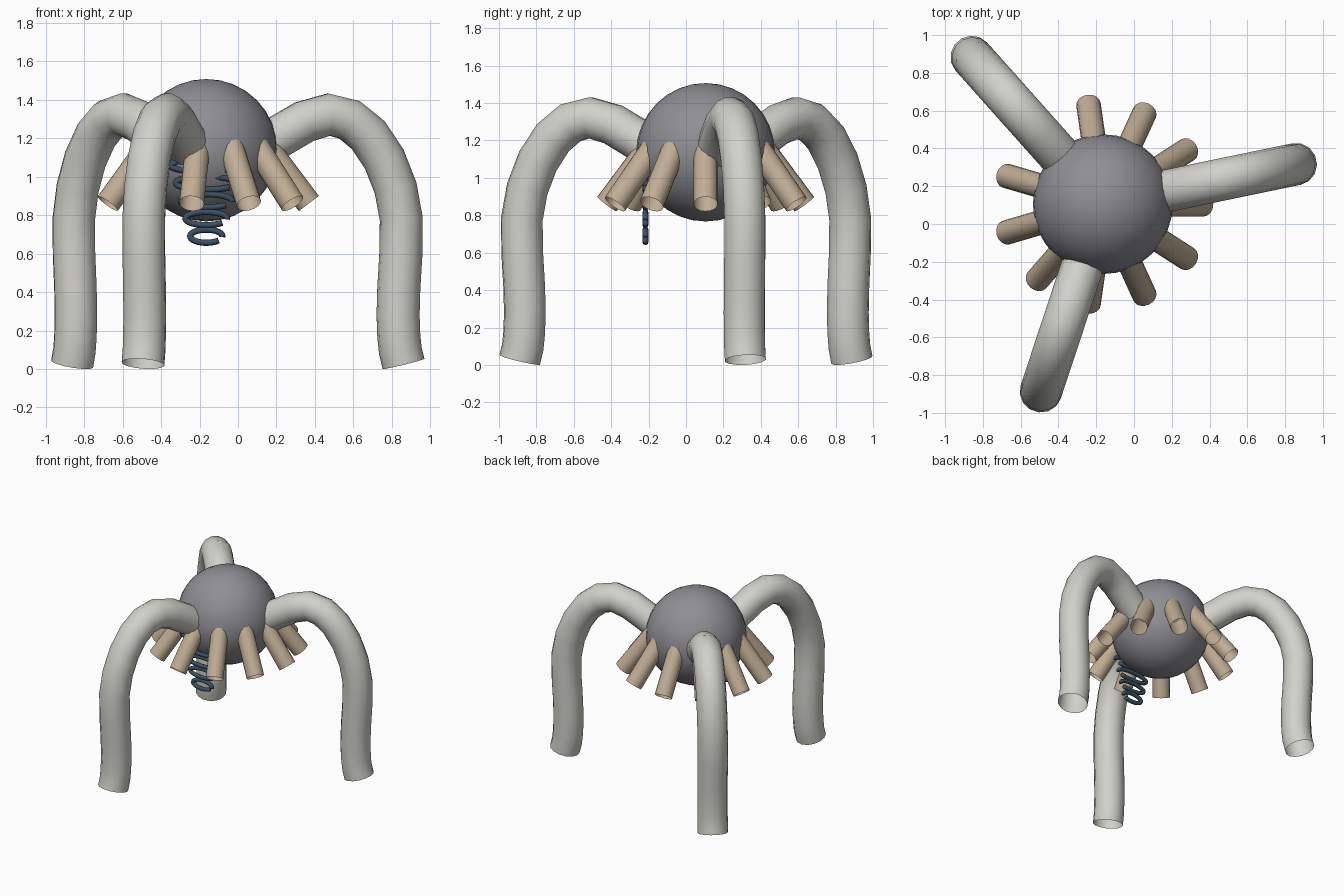
import bpy, bmesh, math
from mathutils import Vector

if "Cube" in bpy.data.objects:
    bpy.data.objects.remove(bpy.data.objects["Cube"])

CENTRE = Vector((-0.165, 0.105, 0.0))
BODY_Z, BODY_R = 1.137, 0.37


def material(name, rgb):
    m = bpy.data.materials.new(name)
    m.diffuse_color = (*rgb, 1.0)
    m.use_nodes = True
    m.node_tree.nodes["Principled BSDF"].inputs["Base Color"].default_value = m.diffuse_color
    return m


GREY = material("slate grey", (0.27, 0.27, 0.295))
PALE = material("pale grey", (0.64, 0.635, 0.59))
TAN = material("tan", (0.53, 0.42, 0.30))
NAVY = material("dark blue", (0.045, 0.08, 0.125))


def finish(name, bm, mat):
    bmesh.ops.recalc_face_normals(bm, faces=bm.faces)
    for f in bm.faces:
        f.smooth = True
    me = bpy.data.meshes.new(name)
    bm.to_mesh(me)
    bm.free()
    me.materials.append(mat)
    ob = bpy.data.objects.new(name, me)
    bpy.context.collection.objects.link(ob)
    return ob


def sweep(name, path, normal, radius, sides, mat, cap=False):
    """Open round tube along a flat path lying in the plane of the normal."""
    bm = bmesh.new()
    rings = []
    last = len(path) - 1
    for i, p in enumerate(path):
        t = (path[min(i + 1, last)] - path[max(i - 1, 0)]).normalized()
        b = normal.cross(t).normalized()
        ring = []
        for k in range(sides):
            a = math.tau * k / sides
            ring.append(bm.verts.new(p + radius * (math.cos(a) * normal + math.sin(a) * b)))
        rings.append(ring)
    for r0, r1 in zip(rings, rings[1:]):
        for k in range(sides):
            j = (k + 1) % sides
            bm.faces.new((r0[k], r0[j], r1[j], r1[k]))
    if cap:
        bm.faces.new(rings[0])
        bm.faces.new(rings[-1])
    return finish(name, bm, mat)


def radial(profile, degrees):
    """Place a (distance, height) profile at an angle around the body."""
    a = math.radians(degrees)
    out = Vector((math.cos(a), math.sin(a), 0))
    side = Vector((-math.sin(a), math.cos(a), 0))
    return [CENTRE + out * r + Vector((0, 0, z)) for r, z in profile], side


# Round body
bm = bmesh.new()
bmesh.ops.create_uvsphere(bm, u_segments=32, v_segments=16, radius=BODY_R)
bmesh.ops.translate(bm, verts=bm.verts, vec=CENTRE + Vector((0, 0, BODY_Z)))
finish("body", bm, GREY)

# Three arched legs with open feet
LEG = [(0.22, 1.10), (0.38, 1.205), (0.52, 1.285), (0.65, 1.322), (0.76, 1.295),
       (0.86, 1.215), (0.945, 1.09), (1.005, 0.94), (1.035, 0.78), (1.033, 0.60),
       (1.022, 0.42), (1.018, 0.28), (1.022, 0.17), (1.030, 0.095), (1.047, 0.027)]
for i in range(3):
    path, side = radial(LEG, 11.7 + 120 * i)
    sweep(f"leg_{i + 1}", path, side, 0.112, 14, PALE)

# Skirt of eleven short open tubes
SPOUT = [(0.245, 1.244), (0.533, 0.86)]
for i in range(11):
    path, side = radial(SPOUT, 360 / 11 * i)
    sweep(f"spout_{i + 1}", path, side, 0.065, 16, TAN)

# Flat funnel of oval loops, each with a small gap
for i in range(5):
    half_w, z = 0.084 + 0.025 * i, 0.69 + 0.092 * i
    path = []
    for k in range(29):
        a = math.radians(-8 + 328 * k / 28)
        path.append(Vector((CENTRE.x + half_w * math.cos(a), -0.217, z + 0.034 * math.sin(a))))
    sweep(f"coil_{i + 1}", path, Vector((0, 1, 0)), 0.016, 8, NAVY, cap=True)
